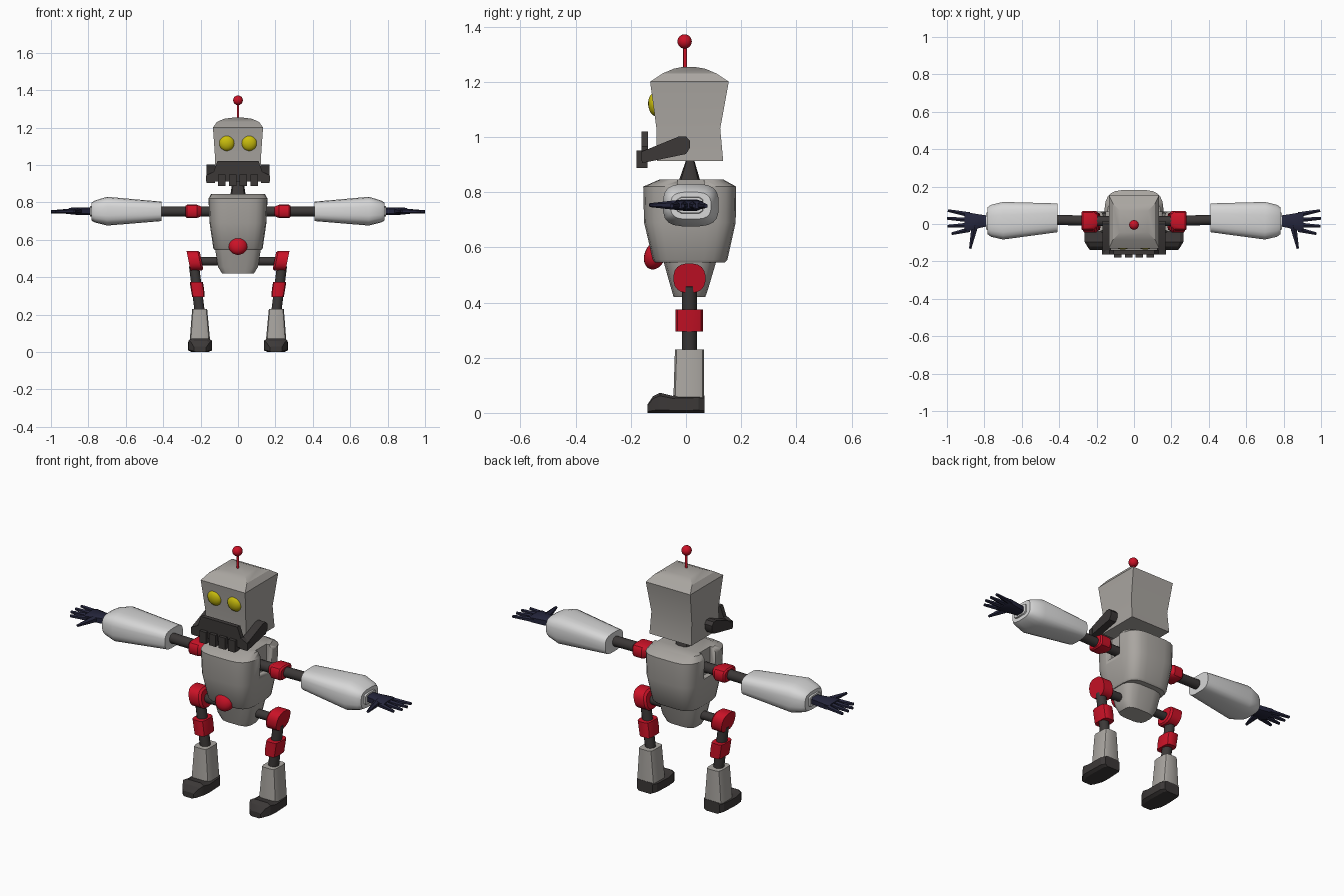
import bpy, bmesh, math
from mathutils import Vector, Matrix


def material(name, rgb):
    m = bpy.data.materials.new(name)
    m.diffuse_color = (*rgb, 1)
    return m


GREY = material("warm_grey", (0.40, 0.38, 0.355))
PALE = material("pale_grey", (0.68, 0.68, 0.68))
DARK = material("charcoal", (0.045, 0.04, 0.039))
RED = material("red", (0.60, 0.006, 0.02))
YELLOW = material("yellow", (0.60, 0.52, 0.004))
NAVY = material("navy", (0.018, 0.019, 0.045))


def finish(bm, name, mat, mirror=False, angle=35):
    """Turn a bmesh into a named object, optionally mirrored across x."""
    bmesh.ops.recalc_face_normals(bm, faces=bm.faces)
    me = bpy.data.meshes.new(name)
    bm.to_mesh(me)
    bm.free()
    me.materials.append(mat)
    ob = bpy.data.objects.new(name, me)
    bpy.context.collection.objects.link(ob)
    bpy.ops.object.select_all(action='DESELECT')
    ob.select_set(True)
    bpy.context.view_layer.objects.active = ob
    bpy.ops.object.shade_smooth_by_angle(angle=math.radians(angle))
    if mirror:
        ob.modifiers.new("mirror", 'MIRROR').use_mirror_merge = False
    return ob


def loft(name, mat, axis, sections, n=16, p=4, mirror=False, angle=35):
    """Skin rounded-rectangle rings; section = (position, u0, u1, v0, v1)."""
    ring = []
    for i in range(n):
        a = math.tau * (i + 0.5) / n
        c, s = math.cos(a), math.sin(a)
        ring.append((math.copysign(abs(c) ** (2 / p), c),
                     math.copysign(abs(s) ** (2 / p), s)))
    top = max(u for u, v in ring)
    bm = bmesh.new()
    rows = []
    for t, u0, u1, v0, v1 in sections:
        row = []
        for u, v in ring:
            co = [(u0 + u1) / 2 + u / top * (u1 - u0) / 2,
                  (v0 + v1) / 2 + v / top * (v1 - v0) / 2]
            co.insert(axis, t)
            row.append(bm.verts.new(co))
        rows.append(row)
    for a, b in zip(rows, rows[1:]):
        for i in range(n):
            j = (i + 1) % n
            bm.faces.new((a[i], a[j], b[j], b[i]))
    bm.faces.new(rows[0])
    bm.faces.new(rows[-1])
    return finish(bm, name, mat, mirror, angle)


def rod(name, mat, p0, p1, r0, r1, n=10, mirror=False):
    """Tapered cylinder between two points."""
    p0, p1 = Vector(p0), Vector(p1)
    d = p1 - p0
    bm = bmesh.new()
    mtx = Matrix.Translation((p0 + p1) / 2) @ d.to_track_quat('Z', 'Y').to_matrix().to_4x4()
    bmesh.ops.create_cone(bm, cap_ends=True, segments=n, radius1=r0, radius2=r1,
                          depth=d.length, matrix=mtx)
    return finish(bm, name, mat, mirror, 50)


def ball(name, mat, centre, radii, tilt=0, mirror=False):
    bm = bmesh.new()
    mtx = (Matrix.Translation(centre) @ Matrix.Rotation(tilt, 4, 'X')
           @ Matrix.Diagonal((*radii, 1)))
    bmesh.ops.create_uvsphere(bm, u_segments=20, v_segments=12, radius=1, matrix=mtx)
    return finish(bm, name, mat, mirror, 60)


def prism(name, mat, axis, outline, a, b, mirror=False):
    """Extrude a flat outline along an axis from a to b."""
    bm = bmesh.new()
    rows = []
    for t in (a, b):
        row = []
        for q in outline:
            co = list(q)
            co.insert(axis, t)
            row.append(bm.verts.new(co))
        rows.append(row)
        bm.faces.new(row)
    for i in range(len(outline)):
        j = (i + 1) % len(outline)
        bm.faces.new((rows[0][i], rows[0][j], rows[1][j], rows[1][i]))
    return finish(bm, name, mat, mirror)


# Head with a domed top, and antenna
loft("head", GREY, 2, [
    (0.912, -0.126, 0.126, -0.105, 0.135), (1.03, -0.122, 0.122, -0.107, 0.124),
    (1.20, -0.134, 0.134, -0.13, 0.155), (1.23, -0.113, 0.113, -0.085, 0.11),
    (1.247, -0.075, 0.075, -0.045, 0.07), (1.254, -0.02, 0.02, -0.01, 0.03)],
    n=4, p=2, angle=25)
rod("antenna_stem", RED, (0, -0.003, 1.24), (0, -0.003, 1.33), 0.007, 0.007)
ball("antenna_tip", RED, (0, -0.005, 1.346), (0.026, 0.026, 0.026))
ball("eye", YELLOW, (0.06, -0.112, 1.117), (0.042, 0.025, 0.042), 0.1, True)

# Jaw plate, teeth and hinge arms
half = [(0.11, 1.02), (0.13, 0.965), (0.17, 0.945), (0.17, 0.912), (0.11, 0.912)]
prism("jaw_plate", DARK, 1, half + [(-x, z) for x, z in reversed(half)], -0.162, -0.138)
for i in range(4):
    x = (i - 1.5) * 0.058
    prism("tooth", DARK, 1, [(x - 0.02, 0.887), (x + 0.02, 0.887),
                             (x + 0.02, 0.95), (x - 0.02, 0.95)], -0.18, -0.14)
prism("jaw_arm", DARK, 0, [
    (-0.16, 0.905), (-0.16, 0.948), (-0.14, 0.955), (-0.025, 1.002), (0.0, 1.002),
    (0.015, 0.985), (0.014, 0.96), (0.0, 0.938)], 0.122, 0.168, True)

# Neck, torso and pelvis
loft("neck", DARK, 2, [(0.83, -0.042, 0.042, -0.03, 0.055),
                       (0.915, -0.03, 0.03, 0.0, 0.03)], n=12, p=3)
torso = loft("torso", GREY, 2, [
    (0.545, -0.125, 0.125, -0.112, 0.14), (0.555, -0.132, 0.132, -0.12, 0.15),
    (0.69, -0.152, 0.152, -0.152, 0.18), (0.82, -0.158, 0.158, -0.155, 0.182),
    (0.846, -0.143, 0.143, -0.095, 0.135)], n=24, p=4)
loft("pelvis", GREY, 2, [
    (0.42, -0.085, 0.085, -0.045, 0.07), (0.455, -0.107, 0.107, -0.055, 0.082),
    (0.55, -0.122, 0.122, -0.082, 0.11)], n=16, p=3.5)
ball("belly_button", RED, (0, -0.113, 0.57), (0.052, 0.038, 0.052), -0.35)

# Shoulder notches in the torso
notch = prism("shoulder_notch_cutter", GREY, 1, [
    (0.125, 0.71), (0.3, 0.71), (0.3, 1.0), (0.125, 1.0)], -0.03, 0.065, True)
notch.hide_render = True
notch.hide_viewport = False
notch.display_type = 'WIRE'
cut = torso.modifiers.new("notches", 'BOOLEAN')
cut.object = notch
cut.operation = 'DIFFERENCE'

# Arms
rod("arm_rod", DARK, (0.11, 0.015, 0.752), (0.43, 0.022, 0.752), 0.027, 0.027, 12, True)
loft("elbow_cuff", RED, 0, [
    (0.195, -0.015, 0.05, 0.727, 0.777), (0.22, -0.035, 0.07, 0.716, 0.788),
    (0.272, -0.035, 0.07, 0.716, 0.788), (0.28, -0.028, 0.063, 0.722, 0.782)],
    n=12, p=3.5, mirror=True)
loft("forearm_sleeve", PALE, 0, [
    (0.41, -0.044, 0.11, 0.70, 0.804), (0.70, -0.083, 0.118, 0.676, 0.83),
    (0.765, -0.068, 0.102, 0.693, 0.81), (0.782, -0.055, 0.09, 0.702, 0.80)],
    n=20, p=3.2, mirror=True)
loft("wrist", PALE, 0, [(0.77, -0.035, 0.065, 0.72, 0.785),
                        (0.79, -0.03, 0.06, 0.725, 0.78)], n=8, p=5, mirror=True)

# Hands with four fingers and a thumb
loft("palm", NAVY, 0, [
    (0.78, -0.012, 0.045, 0.733, 0.772), (0.83, -0.022, 0.052, 0.732, 0.773),
    (0.89, -0.04, 0.062, 0.735, 0.772), (0.905, -0.035, 0.058, 0.74, 0.768)],
    n=8, p=4, mirror=True)
for y0, x1, y1 in [(0.05, 0.995, 0.072), (0.022, 1.0, 0.03),
                   (-0.005, 0.998, -0.012), (-0.03, 0.975, -0.052)]:
    rod("finger", NAVY, (0.88, y0, 0.753), (x1, y1, 0.75), 0.015, 0.008, 6, True)
rod("thumb", NAVY, (0.85, -0.005, 0.753), (0.876, -0.132, 0.753), 0.021, 0.007, 6, True)

# Hips
rod("hip_rod", DARK, (0.08, 0.012, 0.485), (0.22, 0.012, 0.485), 0.023, 0.023, 12, True)
hip = loft("hip_joint", RED, 0, [
    (0.195, -0.035, 0.06, 0.443, 0.533), (0.205, -0.045, 0.07, 0.435, 0.541),
    (0.265, -0.045, 0.07, 0.435, 0.541)], n=20, p=2.5, mirror=True)
for v in hip.data.vertices:
    v.co.x += (v.co.z - 0.49) * 0.2

# Legs
rod("leg_rod", DARK, (0.235, 0.012, 0.46), (0.203, 0.012, 0.2), 0.027, 0.027, 12, True)
loft("knee_cuff", RED, 2, [
    (0.295, 0.178, 0.245, -0.038, 0.062), (0.335, 0.181, 0.252, -0.038, 0.062),
    (0.375, 0.188, 0.258, -0.038, 0.062)], n=12, p=4, mirror=True)
loft("shin", GREY, 2, [(0.04, 0.147, 0.26, -0.046, 0.066),
                       (0.23, 0.165, 0.245, -0.04, 0.066)], n=12, p=5, mirror=True)

# Feet
loft("foot", DARK, 1, [
    (-0.14, 0.17, 0.235, 0.0, 0.03), (-0.12, 0.152, 0.25, 0.0, 0.06),
    (-0.095, 0.14, 0.264, 0.0, 0.073), (-0.05, 0.138, 0.266, 0.0, 0.062),
    (0.045, 0.142, 0.262, 0.0, 0.065), (0.067, 0.155, 0.25, 0.0, 0.062)],
    n=8, p=5, mirror=True, angle=25)
